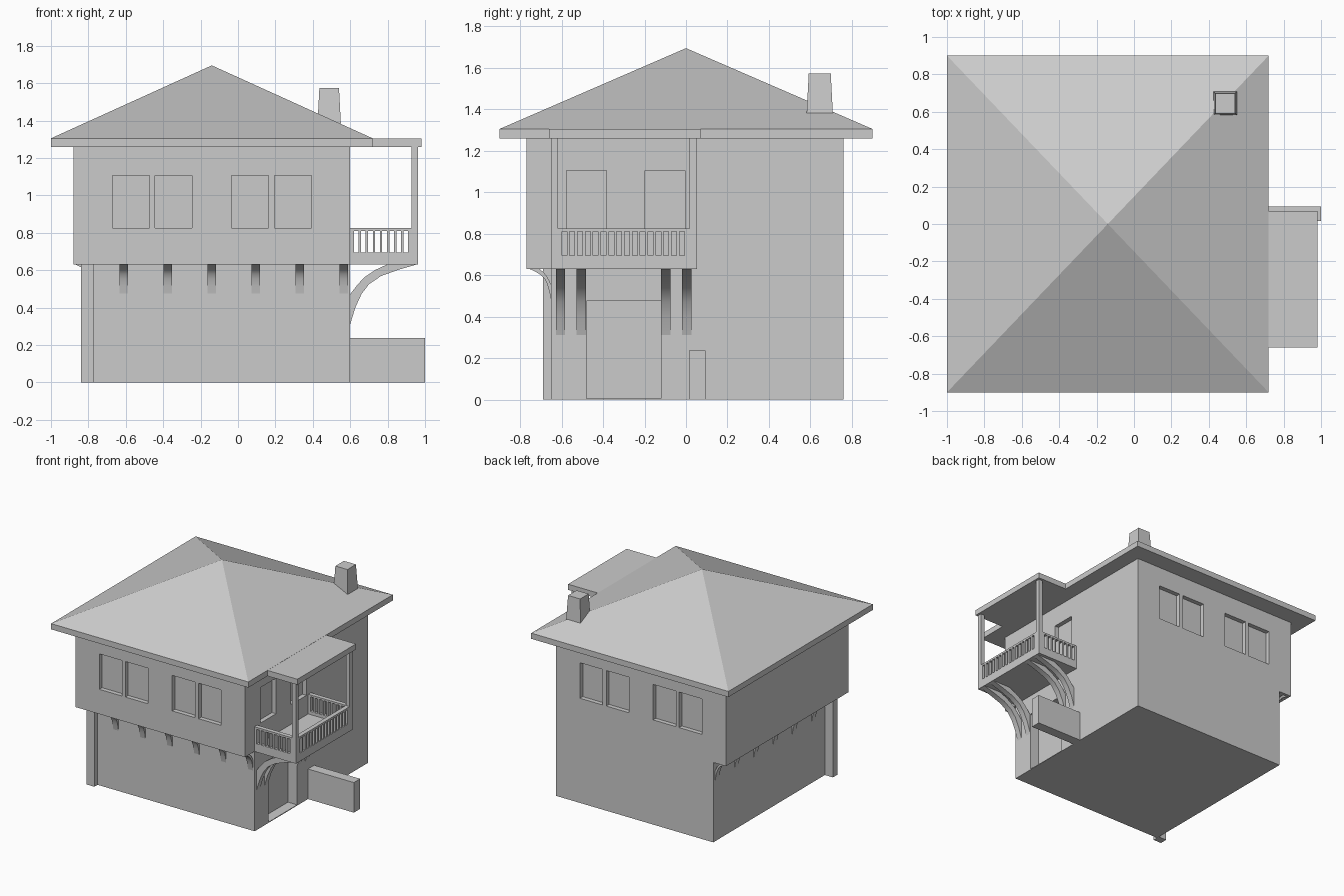
import bpy, bmesh
from mathutils import Vector

if "Cube" in bpy.data.objects:
    bpy.data.objects.remove(bpy.data.objects["Cube"])


def finish(name, bm):
    bmesh.ops.recalc_face_normals(bm, faces=bm.faces)
    me = bpy.data.meshes.new(name)
    bm.to_mesh(me)
    bm.free()
    ob = bpy.data.objects.new(name, me)
    bpy.context.collection.objects.link(ob)
    return ob


def add_box(bm, x0, x1, y0, y1, z0, z1, taper=0.0):
    vs = bmesh.ops.create_cube(bm, size=1)["verts"]
    for v in vs:
        top = v.co.z > 0
        t = taper if top else 0
        v.co = Vector((x1 - t if v.co.x > 0 else x0 + t,
                       y1 - t if v.co.y > 0 else y0 + t,
                       z1 if top else z0))


def boxes(name, items):
    bm = bmesh.new()
    for it in items:
        add_box(bm, *it)
    return finish(name, bm)


def cut(ob, items):
    cutter = boxes("cutter", items)
    cutter.hide_render = True
    mod = ob.modifiers.new("openings", 'BOOLEAN')
    mod.object = cutter
    mod.operation = 'DIFFERENCE'
    mod.solver = 'EXACT'
    bpy.context.view_layer.objects.active = ob
    bpy.ops.object.modifier_apply(modifier=mod.name)
    bpy.data.objects.remove(cutter)


# Lower storey with recessed doorway
lower = boxes("lower_storey", [(-0.77, 0.6, -0.65, 0.76, 0, 0.63)])
cut(lower, [(0.52, 0.7, -0.48, -0.12, 0.006, 0.475)])

# Overhanging upper storey with window recesses front, back and on the balcony
upper = boxes("upper_storey", [(-0.88, 0.6, -0.77, 0.76, 0.63, 1.26)])
D = 0.035
openings = []
for x in (-0.67, -0.443, -0.035, 0.195):
    openings.append((x, x + 0.198, -0.9, -0.77 + D, 0.825, 1.105))
    openings.append((x, x + 0.198, 0.76 - D, 0.9, 0.825, 1.105))
for y in (-0.577, -0.197):
    openings.append((0.6 - D, 0.7, y, y + 0.193, 0.825, 1.105))
cut(upper, openings)

# Corner post under the overhang
boxes("corner_post", [(-0.84, -0.77, -0.69, -0.63, 0, 0.63)])

# Hipped roof with a thin eave
bm = bmesh.new()
add_box(bm, -1, 0.72, -0.9, 0.9, 1.26, 1.305)
top = max(bm.faces, key=lambda f: f.calc_center_median().z)
apex = bmesh.ops.poke(bm, faces=[top])["verts"][0]
apex.co = (-0.14, 0, 1.695)
finish("hip_roof", bm)

# Balcony roof, chimney, garden wall
boxes("balcony_roof", [(0.6, 0.98, -0.66, 0.07, 1.26, 1.304)])
boxes("chimney", [(0.425, 0.55, 0.582, 0.708, 1.383, 1.573, 0.01)])
boxes("garden_wall", [(0.6, 1.0, 0.015, 0.093, 0, 0.237)])

# Balcony floor and roof posts
X1, Y0, Y1, T = 0.962, -0.652, 0.052, 0.034
boxes("balcony_floor", [(0.6, X1, Y0, Y1, 0.632, 0.67)])
boxes("balcony_posts", [(X1 - T, X1, Y0, Y0 + T, 0.63, 1.26),
                        (X1 - T, X1, Y1 - T, Y1, 0.63, 1.26)])


# Balcony railing: sill, handrail and balusters between the slots
def slots(start, end, first, pitch, gap, n):
    edges = [start]
    for i in range(n):
        edges += [first + i * pitch, first + i * pitch + gap]
    edges.append(end)
    return list(zip(edges[::2], edges[1::2]))


rail = []
Z = ((0.63, 0.695), (0.695, 0.81), (0.81, 0.825))
for ya, yb in ((Y0, Y0 + T), (Y1 - T, Y1)):
    for z in (Z[0], Z[2]):
        rail.append((0.6, X1 - T, ya, yb, *z))
    for a, b in slots(0.6, X1 - T, 0.62, 0.0378, 0.025, 8):
        rail.append((a, b, ya, yb, *Z[1]))
for z in (Z[0], Z[2]):
    rail.append((X1 - T, X1, Y0 + T, Y1 - T, *z))
for a, b in slots(Y0 + T, Y1 - T, -0.599, 0.0378, 0.024, 16):
    rail.append((X1 - T, X1, a, b, *Z[1]))
boxes("balcony_railing", rail)

# Curved brackets: (reach, height below the overhang) swept along the wall
ARC = [(0, -0.32), (0.028, -0.23), (0.06, -0.16), (0.10, -0.107), (0.165, -0.063),
       (0.26, -0.029), (0.36, 0), (0.20, 0), (0.135, -0.03), (0.075, -0.07),
       (0.037, -0.112), (0, -0.16)]


def brackets(name, origins, out, sd, sz, width=0.045):
    out = Vector(out)
    side = Vector((-out.y, out.x, 0)) * width
    bm = bmesh.new()
    for o in origins:
        f = bm.faces.new([bm.verts.new(Vector(o) - side / 2 + out * d * sd
                                       + Vector((0, 0, z * sz))) for d, z in ARC])
        new = bmesh.ops.extrude_face_region(bm, geom=[f])["geom"]
        bmesh.ops.translate(bm, vec=side,
                            verts=[g for g in new if isinstance(g, bmesh.types.BMVert)])
    ob = finish(name, bm)
    bpy.ops.object.select_all(action='DESELECT')
    ob.select_set(True)
    bpy.context.view_layer.objects.active = ob
    bpy.ops.object.shade_smooth_by_angle(angle=0.7)


brackets("balcony_brackets", [(0.6, y, 0.632) for y in (-0.605, -0.505, -0.098, 0.003)],
         (1, 0, 0), 1, 1)
brackets("front_brackets", [(-0.61 + 0.235 * i, -0.65, 0.632) for i in range(6)],
         (0, -1, 0), 0.3, 0.49)
brackets("left_brackets", [(-0.77, 0.715 - 0.24 * i, 0.632) for i in range(6)],
         (-1, 0, 0), 0.28, 0.49)
